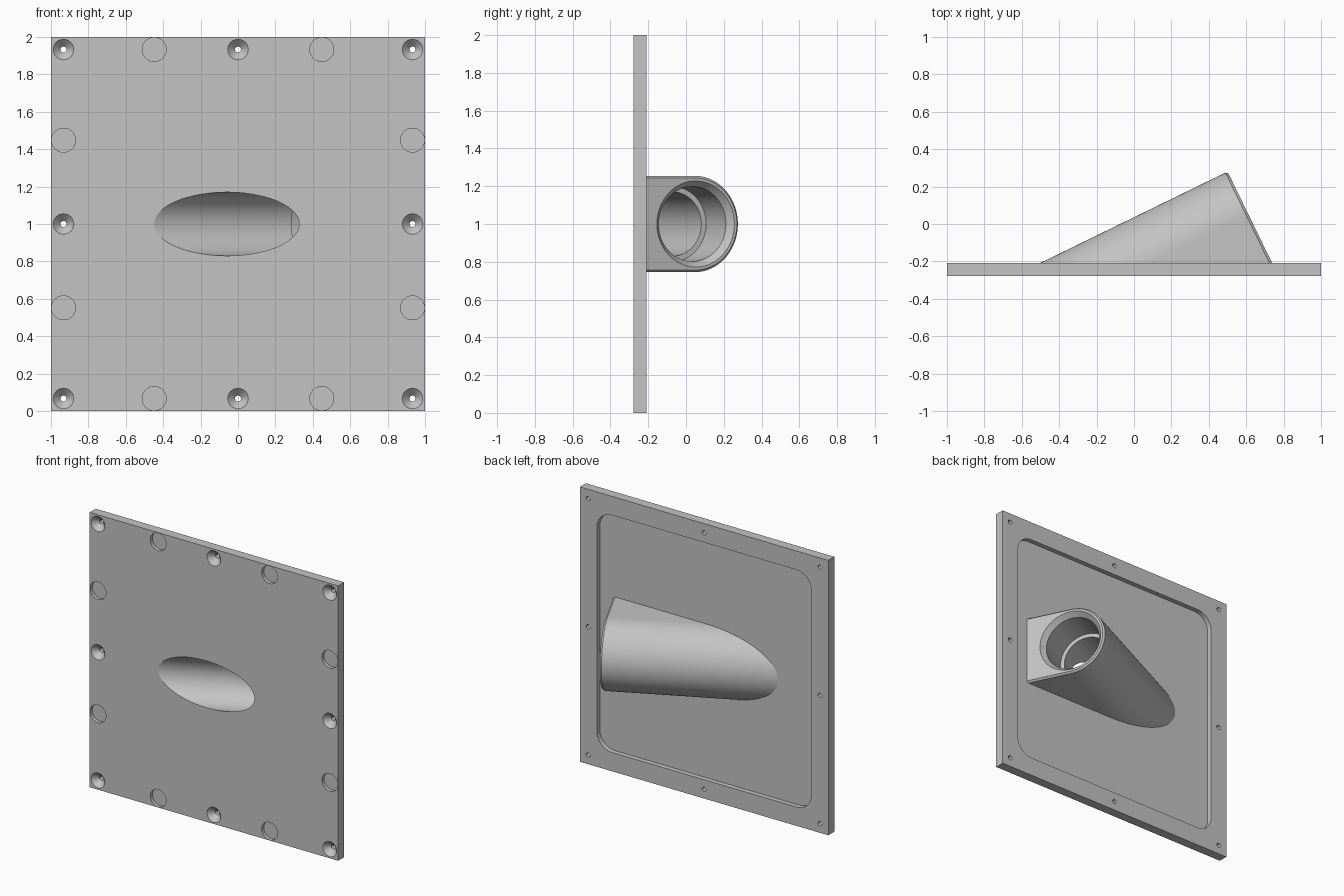
import bpy, bmesh
from math import sin, cos, pi, radians
from mathutils import Vector

cube = bpy.data.objects.get("Cube")
if cube:
    bpy.data.objects.remove(cube, do_unlink=True)

FRONT, BACK, FLOOR = -0.277, -0.208, -0.243   # plate depths along y
TILT = radians(26)
AXIS = Vector((cos(TILT), sin(TILT), 0))       # sleeve direction
SIDE = Vector((-sin(TILT), cos(TILT), 0))
UP = Vector((0, 0, 1))
MOUTH = Vector((0.612, 0.051, 1))              # centre of the sleeve mouth

grey = bpy.data.materials.new("light_grey")
grey.use_nodes = True
grey.diffuse_color = (0.55, 0.55, 0.55, 1)
grey.node_tree.nodes["Principled BSDF"].inputs["Base Color"].default_value = (0.55, 0.55, 0.55, 1)


def loft(bm, rings):
    """Skin closed rings of points and cap both ends."""
    loops = [[bm.verts.new(p) for p in ring] for ring in rings]
    n = len(loops[0])
    for a, b in zip(loops, loops[1:]):
        for i in range(n):
            j = (i + 1) % n
            bm.faces.new((a[i], a[j], b[j], b[i]))
    bm.faces.new(loops[0])
    bm.faces.new(loops[-1])


def revolve(bm, profile, origin, axis, u, v, seg):
    """Turn (radius, distance) pairs around an axis."""
    angles = [2 * pi * i / seg for i in range(seg)]
    loft(bm, [[origin + axis * t + (u * cos(a) + v * sin(a)) * r for a in angles]
              for r, t in profile])


def make_object(name, bm):
    bmesh.ops.recalc_face_normals(bm, faces=bm.faces[:])
    mesh = bpy.data.meshes.new(name)
    bm.to_mesh(mesh)
    bm.free()
    mesh.materials.append(grey)
    obj = bpy.data.objects.new(name, mesh)
    bpy.context.collection.objects.link(obj)
    return obj


def boolean(target, tool, operation):
    mod = target.modifiers.new(tool.name, "BOOLEAN")
    mod.operation = operation
    mod.solver = "EXACT"
    mod.object = tool
    tool.hide_render = True


# Square plate
bm = bmesh.new()
loft(bm, [[Vector((x, y, z)) for x, z in ((-1, 0), (1, 0), (1, 2), (-1, 2))]
          for y in (FRONT, BACK)])
plate = make_object("plate_with_angled_sleeve", bm)

# Rounded pocket in the back of the plate
bm = bmesh.new()
half, corner = 0.863, 0.12
outline = []
for k, (sx, sz) in enumerate(((1, 1), (-1, 1), (-1, -1), (1, -1))):
    for i in range(13):
        a = (k + i / 12) * pi / 2
        outline.append((sx * (half - corner) + corner * cos(a),
                        1 + sz * (half - corner) + corner * sin(a)))
loft(bm, [[Vector((x, y, z)) for x, z in outline] for y in (FLOOR, 0)])
pocket = make_object("pocket_cutter", bm)

# Countersunk screw holes and shallow round recesses on the front
bm = bmesh.new()
X, Y = Vector((1, 0, 0)), Vector((0, 1, 0))
reach = 0.933
for i in (-1, 0, 1):
    for k in (-1, 0, 1):
        if i or k:
            centre = Vector((i * reach, FRONT, 1 + k * reach))
            revolve(bm, [(0.055, -0.05), (0.055, 0), (0.016, 0.04), (0.016, 0.2)],
                    centre, Y, X, UP, 32)
for s in (-1, 1):
    for o in (-0.448, 0.448):
        for x, z in ((s * reach, o), (o, s * reach)):
            revolve(bm, [(0.064, -0.05), (0.064, 0.025)],
                    Vector((x, FRONT, 1 + z)), Y, X, UP, 48)
holes = make_object("front_hole_cutter", bm)

# Angled sleeve: arched section with a bevelled mouth, trimmed inside the plate
bm = bmesh.new()


def arch(r, t):
    pts = [(r * sin(a), r * cos(a)) for a in (pi * i / 48 for i in range(49))]
    pts = [(-0.75, r)] + pts + [(-0.75, -r)]
    return [MOUTH + AXIS * t + SIDE * a + UP * b for a, b in pts]


loft(bm, [arch(0.255, -1.5), arch(0.255, -0.013), arch(0.243, 0)])
bmesh.ops.recalc_face_normals(bm, faces=bm.faces[:])
cut = bmesh.ops.bisect_plane(bm, geom=bm.verts[:] + bm.edges[:] + bm.faces[:],
                             plane_co=(0, -0.26, 0), plane_no=(0, 1, 0), clear_inner=True)
bmesh.ops.holes_fill(bm, edges=[e for e in bm.edges if e.is_boundary])
sleeve = make_object("sleeve_body", bm)

# Stepped bore with a chamfered mouth, running out through the front
bm = bmesh.new()
revolve(bm, [(0.17, -1.6), (0.17, -0.28), (0.198, -0.28), (0.198, -0.04),
             (0.228, 0), (0.228, 0.1)], MOUTH, AXIS, SIDE, UP, 96)
bore = make_object("bore_cutter", bm)

boolean(plate, pocket, "DIFFERENCE")
boolean(plate, holes, "DIFFERENCE")
boolean(plate, sleeve, "UNION")
boolean(plate, bore, "DIFFERENCE")

# Bake the cuts and remove the helpers
graph = bpy.context.evaluated_depsgraph_get()
result = bpy.data.meshes.new_from_object(plate.evaluated_get(graph))
plate.modifiers.clear()
plate.data = result
for tool in (pocket, holes, sleeve, bore):
    bpy.data.objects.remove(tool, do_unlink=True)
result.materials.clear()
result.materials.append(grey)
for poly in result.polygons:
    poly.material_index = 0

for obj in bpy.context.selected_objects:
    obj.select_set(False)
plate.select_set(True)
bpy.context.view_layer.objects.active = plate
bpy.ops.object.shade_smooth_by_angle(angle=radians(25))
